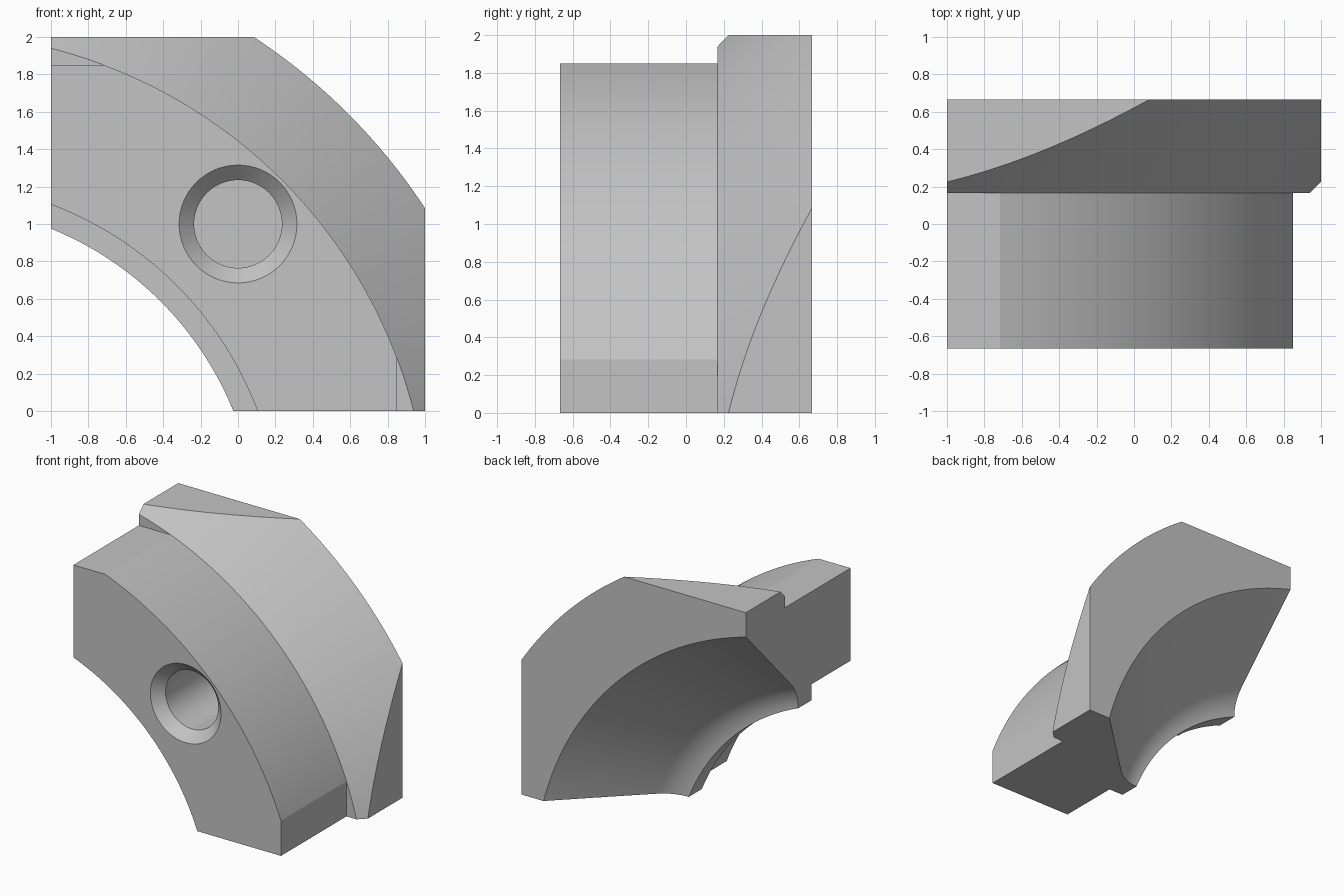
import bpy, bmesh, math
from mathutils import Vector

cube = bpy.data.objects.get("Cube")
if cube:
    bpy.data.objects.remove(cube, do_unlink=True)

HALF = 2 / 3               # half the depth
AXIS = (-1 - HALF, -HALF)  # x, z of the ring's axis, which runs along y
STEP = HALF / 4            # y of the step between boss and flange
BORE, RECESS, RIM = 1.772, 1.892, 2.69

metal = bpy.data.materials.new("plain grey")
metal.diffuse_color = (0.55, 0.55, 0.55, 1)
metal.use_nodes = True
metal.node_tree.nodes["Principled BSDF"].inputs["Base Color"].default_value = (0.55, 0.55, 0.55, 1)


def make_object(name, bm):
    bmesh.ops.recalc_face_normals(bm, faces=bm.faces)
    mesh = bpy.data.meshes.new(name)
    bm.to_mesh(mesh)
    bm.free()
    mesh.materials.append(metal)
    ob = bpy.data.objects.new(name, mesh)
    bpy.context.collection.objects.link(ob)
    return ob


def box(name, low, high):
    bm = bmesh.new()
    bmesh.ops.create_cube(bm, size=1)
    low, high = Vector(low), Vector(high)
    for v in bm.verts:
        v.co = (low + high) / 2 + v.co * (high - low)
    return make_object(name, bm)


def sweep(name, profile, centre, angles, closed):
    """Turn a (radius, y) profile about an axis parallel to y."""
    bm = bmesh.new()
    rings = [[bm.verts.new((centre[0] + r * math.cos(a), y, centre[1] + r * math.sin(a)))
              for r, y in profile] for a in angles]
    n = len(profile)
    pairs = list(zip(rings, rings[1:]))
    if closed:
        pairs.append((rings[-1], rings[0]))
    for one, two in pairs:
        for i in range(n - (1 if closed else 0)):
            j = (i + 1) % n
            bm.faces.new((one[i], one[j], two[j], two[i]))
    if closed:      # cap both ends of the turned solid
        bm.faces.new([ring[0] for ring in rings])
        bm.faces.new([ring[-1] for ring in rings])
    else:           # cap both ends of the sector
        bm.faces.new(rings[0])
        bm.faces.new(rings[-1])
    return make_object(name, bm)


def boolean(ob, cutter, operation):
    mod = ob.modifiers.new("cut", 'BOOLEAN')
    mod.operation, mod.solver, mod.object = operation, 'EXACT', cutter
    bpy.context.view_layer.objects.active = ob
    bpy.ops.object.modifier_apply(modifier=mod.name)
    bpy.data.objects.remove(cutter, do_unlink=True)


# Fillet between the flat lip and the 45 degree inner cone
tangent = RECESS - BORE
radius = tangent / math.tan(math.pi / 8)
fillet = [(BORE + radius * math.sin(t), radius * (1 - math.cos(t)))
          for t in (math.pi / 4 * i / 10 for i in range(11))]

# Ring section: recess, boss, sloped flange, inner cone
section = [(BORE, -STEP), (RECESS, -STEP), (RECESS, -HALF), (RIM, -HALF),
           (RIM, STEP), (RIM + HALF - STEP, HALF), (RECESS + HALF, HALF)] + fillet[::-1]
angles = [math.radians(5 + 80 * i / 96) for i in range(97)]
body = sweep("ring_segment", section, AXIS, angles, False)

# Square block limits, then the flats on the boss
boolean(body, box("block_limit", (-1, -1, 0), (1, 1, 2)), 'INTERSECT')
boolean(body, box("side_flat", (0.85, -1, -1), (3, STEP, 3)), 'DIFFERENCE')
boolean(body, box("top_flat", (-3, -1, 1.85), (3, STEP, 3)), 'DIFFERENCE')

# Blind hole with a chamfered mouth
hole = [(0.335, -HALF - 0.02), (0.235, -HALF + 0.08), (0.235, 0.0)]
turn = [math.tau * i / 64 for i in range(64)]
boolean(body, sweep("hole_cutter", hole, (0, 1), turn, True), 'DIFFERENCE')

bpy.ops.object.select_all(action='DESELECT')
body.select_set(True)
bpy.context.view_layer.objects.active = body
bpy.ops.object.shade_smooth_by_angle(angle=math.radians(15))
